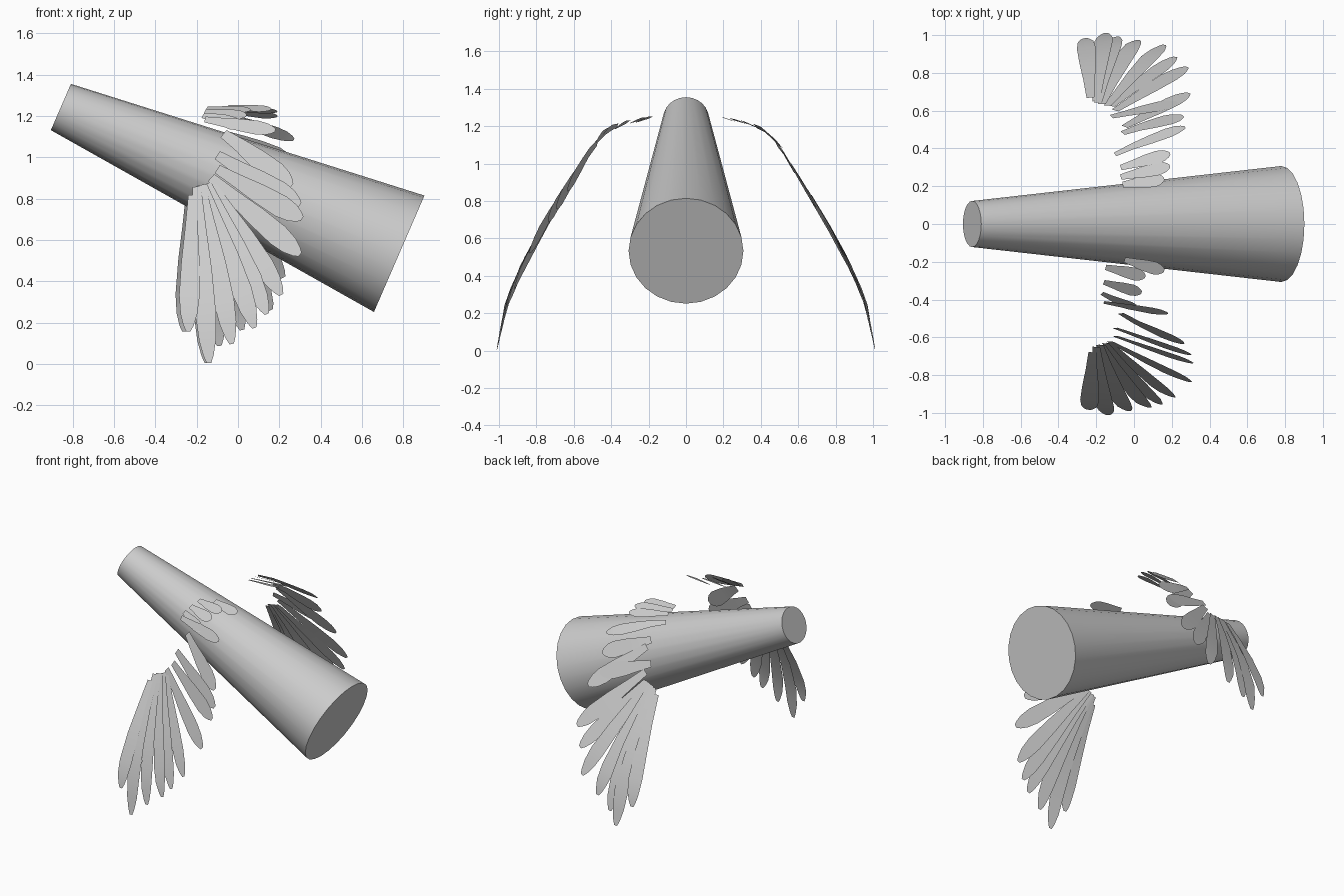
import bpy
import bmesh
from mathutils import Vector

cube = bpy.data.objects.get("Cube")
if cube:
    bpy.data.objects.remove(cube)

grey = bpy.data.materials.new("plain grey")
grey.use_nodes = True
grey.diffuse_color = (0.6, 0.6, 0.6, 1)
grey.node_tree.nodes["Principled BSDF"].inputs["Base Color"].default_value = (0.6, 0.6, 0.6, 1)


def finish(bm, name, angle):
    mesh = bpy.data.meshes.new(name)
    bm.to_mesh(mesh)
    bm.free()
    mesh.materials.append(grey)
    obj = bpy.data.objects.new(name, mesh)
    bpy.context.collection.objects.link(obj)
    bpy.ops.object.select_all(action='DESELECT')
    obj.select_set(True)
    bpy.context.view_layer.objects.active = obj
    bpy.ops.object.shade_smooth_by_angle(angle=angle)
    return obj


# Tapered body, tilted with its narrow end raised
narrow_end, wide_end = Vector((-.857, 0, 1.243)), Vector((.78, 0, .533))
axis = wide_end - narrow_end
bm = bmesh.new()
bmesh.ops.create_cone(bm, cap_ends=True, segments=24, radius1=.122,
                      radius2=.307, depth=axis.length)
body = finish(bm, "body", .6)
body.rotation_mode = 'QUATERNION'
body.rotation_quaternion = axis.to_track_quat('Z', 'Y')
body.location = (narrow_end + wide_end) / 2

# Drooping wing section (distance from centre, height), shoulder to tip
section = [Vector(p) for p in ((.17, 1.25), (.3, 1.22), (.4, 1.18), (.5, 1.09),
                               (.6, .92), (.75, .67), (.88, .43), (.95, .25), (1, 0))]


def on_section(u):
    """Point at distance u along the wing section, with its outward normal."""
    for a, b in zip(section, section[1:]):
        step = (b - a).length
        if u <= step or b == section[-1]:
            t = (b - a) / step
            return a + t * min(u, step), Vector((-t.y, t.x))
        u -= step


# Feather outline: fraction along the shaft, fraction of full width
outline = ((0, .42), (.25, .62), (.5, .88), (.75, 1), (.88, .82), (.96, .5), (1, .22))


def feather(name, side, root_x, root_u, tip_x, tip_u, width, twist, lift):
    centres, normals = [], []
    for t, _ in outline:
        p, n = on_section(root_u + (tip_u - root_u) * t)
        centres.append(Vector((root_x + (tip_x - root_x) * t, side * p.x, p.y)))
        normals.append(Vector((0, side * n.x, n.y)))
    along = (centres[-1] - centres[0]).normalized()
    normal = sum(normals, Vector()).normalized()
    across = along.cross(normal - Vector((0, 0, twist))).normalized()
    across = (across + normal * .1 * side).normalized()
    bm = bmesh.new()
    rows = []
    for c, (_, w) in zip(centres, outline):
        c = c + normal * lift
        rows.append([bm.verts.new(c + across * width * w * s) for s in (-.5, .5)])
    for (a, b), (c, d) in zip(rows, rows[1:]):
        bm.faces.new((a, b, d, c))
    finish(bm, name, .5)


# Feathers as root x, root distance, tip x, tip distance
wings = {
    "right": (-1, .35, {
        "shoulder": ((-.05, .02, .16, .08), (-.15, .06, .06, .11), (-.16, .14, .04, .2),
                     (-.17, .2, .02, .3), (-.16, .25, .18, .33)),
        "middle": ((-.07, .34, .26, .64), (-.1, .47, .3, .75),
                   (-.1, .55, .31, .83), (-.13, .6, .3, 1.03)),
        "tip": ((-.13, .63, .21, 1.24), (-.15, .63, .14, 1.34), (-.17, .64, .08, 1.41),
                (-.18, .64, -.03, 1.49), (-.2, .65, -.14, 1.585), (-.22, .7, -.24, 1.43))}),
    "left": (1, 0, {
        "shoulder": ((-.06, .04, .16, .07), (-.07, .08, .19, .14),
                     (-.07, .13, .19, .21), (-.1, .2, .27, .39)),
        "middle": ((-.06, .35, .26, .52), (-.05, .4, .29, .75),
                   (-.12, .5, .23, .65), (-.1, .56, .28, 1.02)),
        "tip": ((-.12, .62, .22, 1.15), (-.14, .62, .16, 1.32), (-.17, .63, .02, 1.42),
                (-.19, .64, -.09, 1.5), (-.2, .65, -.15, 1.585), (-.23, .68, -.26, 1.43))}),
}
widths = {"shoulder": .075, "middle": .11, "tip": .1}

for wing, (side, twist, groups) in wings.items():
    for group, feathers in groups.items():
        for i, shape in enumerate(feathers):
            feather(f"{wing}_{group}_feather_{i + 1}", side, *shape,
                    widths[group], twist, i * .003)
